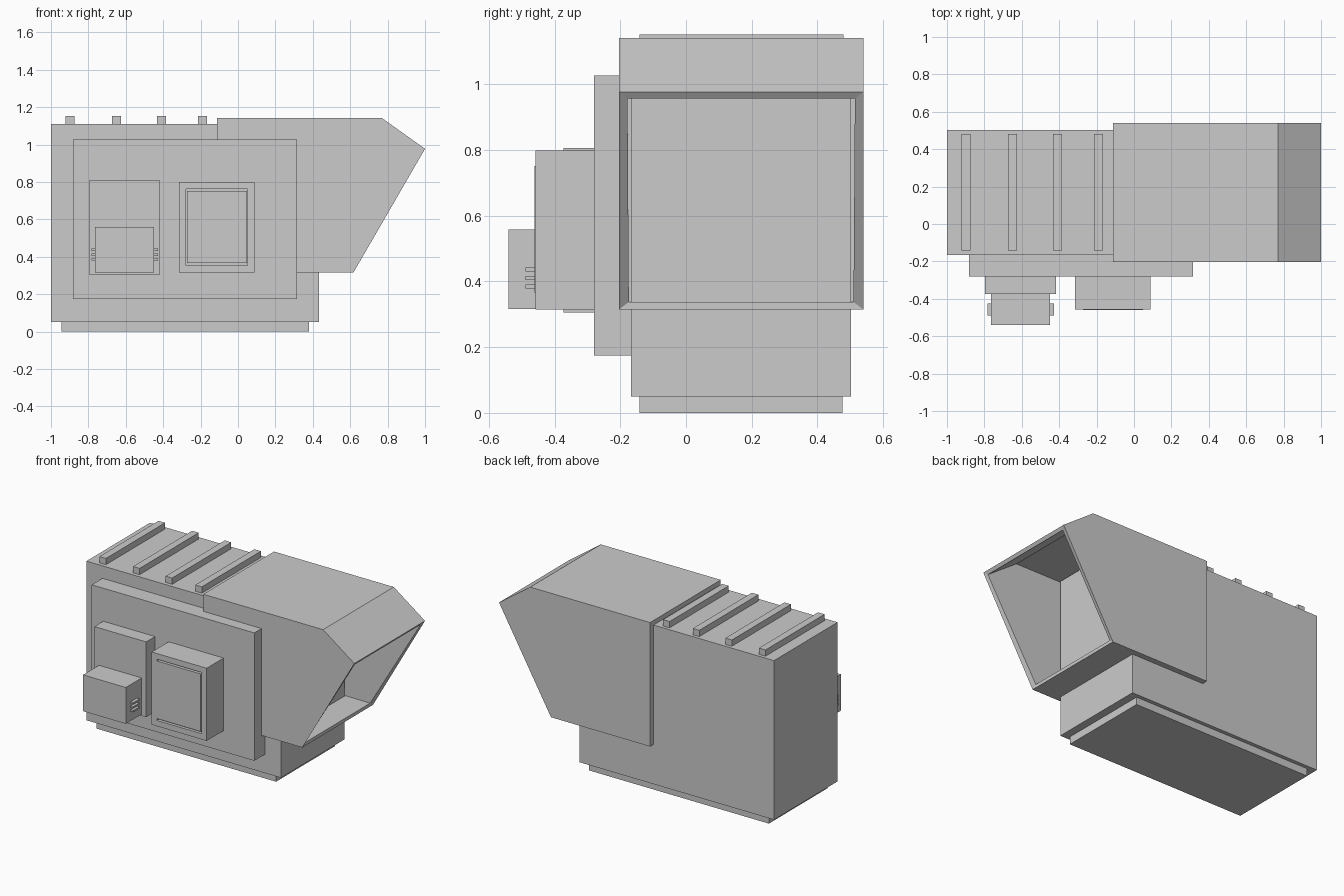
import bpy, bmesh

if "Cube" in bpy.data.objects:
    bpy.data.objects.remove(bpy.data.objects["Cube"])


def make_object(name, bm):
    bmesh.ops.recalc_face_normals(bm, faces=bm.faces[:])
    mesh = bpy.data.meshes.new(name)
    bm.to_mesh(mesh)
    bm.free()
    obj = bpy.data.objects.new(name, mesh)
    bpy.context.collection.objects.link(obj)
    return obj


def box(name, x, y, z):
    bm = bmesh.new()
    bmesh.ops.create_cube(bm, size=1)
    for v in bm.verts:
        v.co = [r[0] + (c + 0.5) * (r[1] - r[0]) for c, r in zip(v.co, (x, y, z))]
    return make_object(name, bm)


# Housing and plinth
box("plinth", (-0.945, 0.38), (-0.142, 0.477), (0, 0.05))
box("housing", (-1, 0.433), (-0.167, 0.502), (0.05, 1.11))

# Roof ribs
for i, x in enumerate((-0.898, -0.65, -0.41, -0.191)):
    box(f"roof_rib_{i + 1}", (x - 0.024, x + 0.024), (-0.142, 0.48), (1.11, 1.152))

# Open hood: extruded side profile, slanted mouth removed, walls thickened inward
profile = [(-0.113, 0.315), (0.617, 0.315), (1, 0.977), (0.77, 1.141), (-0.113, 1.141)]
bm = bmesh.new()
near = [bm.verts.new((x, -0.204, z)) for x, z in profile]
far = [bm.verts.new((x, 0.54, z)) for x, z in profile]
bm.faces.new(near)
bm.faces.new(far[::-1])
for i in range(5):
    j = (i + 1) % 5
    bm.faces.new((near[i], near[j], far[j], far[i]))
bmesh.ops.recalc_face_normals(bm, faces=bm.faces[:])
mouth = [f for f in bm.faces if f.normal.x > 0.5 and f.normal.z < -0.1]
bmesh.ops.delete(bm, geom=mouth, context='FACES_ONLY')
mesh = bpy.data.meshes.new("hood")
bm.to_mesh(mesh)
bm.free()
hood = bpy.data.objects.new("hood", mesh)
bpy.context.collection.objects.link(hood)
solid = hood.modifiers.new("walls", 'SOLIDIFY')
solid.thickness = 0.025
solid.offset = -1
solid.use_even_offset = True

# Front panel with its control box
box("front_panel", (-0.882, 0.316), (-0.28, -0.16), (0.175, 1.027))
box("control_back", (-0.797, -0.416), (-0.373, -0.275), (0.305, 0.807))
box("control_box", (-0.764, -0.449), (-0.54, -0.37), (0.316, 0.558))

# Vent slats on both sides of the control box
for side, x in (("left", (-0.783, -0.76)), ("right", (-0.453, -0.429))):
    for i in range(3):
        z = 0.379 + i * 0.026
        box(f"vent_slat_{side}_{i + 1}", x, (-0.488, -0.424), (z, z + 0.012))

# Display box: narrow groove around a slightly raised screen
bm = bmesh.new()
bmesh.ops.create_cube(bm, size=1)
for v in bm.verts:
    v.co = (-0.113 + v.co.x * 0.405, -0.367 + v.co.y * 0.182, 0.557 + v.co.z * 0.484)
bm.normal_update()
front = [f for f in bm.faces if f.normal.y < -0.9]
bmesh.ops.inset_region(bm, faces=front, thickness=0.038, use_even_offset=True)
inner = bmesh.ops.extrude_face_region(bm, geom=front)
bmesh.ops.delete(bm, geom=front, context='FACES')
for g in inner["geom"]:
    if isinstance(g, bmesh.types.BMVert):
        g.co.y += 0.02
make_object("display_box", bm)
box("display_screen", (-0.273, 0.047), (-0.461, -0.42), (0.367, 0.751))
